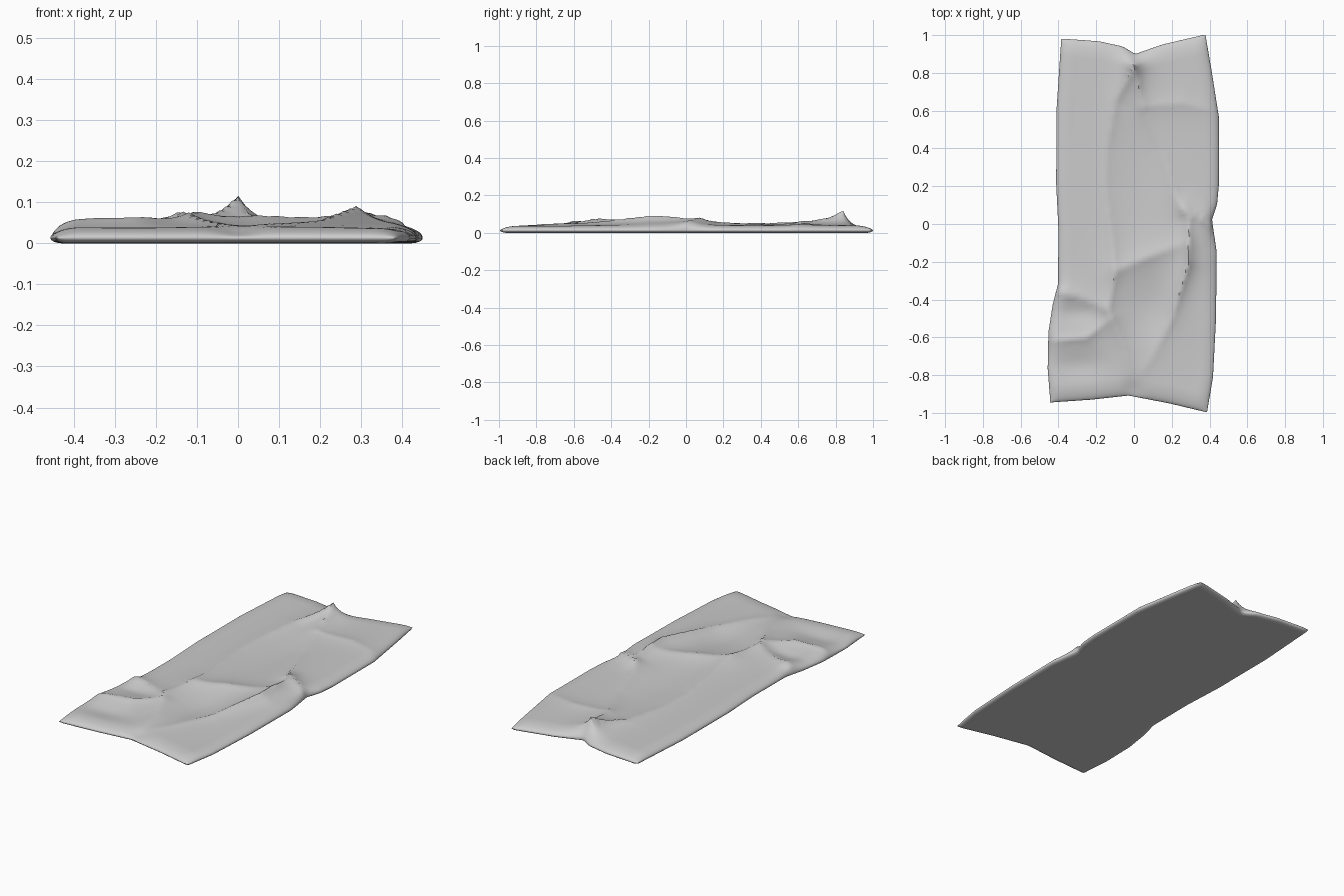
import bpy, bmesh, math
from mathutils import Vector

if "Cube" in bpy.data.objects:
    bpy.data.objects.remove(bpy.data.objects["Cube"])

NX, NY = 72, 140

# Outline sides: (position along side, offset)
LEFT = [(-.95, -.445), (-.8, -.457), (-.6, -.453), (-.45, -.43), (-.34, -.402), (-.05, -.40),
        (.2, -.412), (.6, -.41), (.98, -.385)]
RIGHT = [(-.99, .385), (-.8, .418), (-.5, .434), (-.15, .438), (.02, .413), (.1, .44),
         (.2, .449), (.55, .45), (.8, .41), (1, .375)]
FRONT = [(-.44, -.947), (-.2, -.93), (-.01, -.908), (.2, -.95), (.385, -.996)]
BACK = [(-.385, .98), (-.2, .967), (-.07, .94), (0, .90), (.15, .95), (.375, 1.0)]

# Creases: (half width, [(x, y, height), ...])
CREASES = [
    (.045, [(0, .84, .042), (-.1, .65, .02), (-.145, .4, .012), (-.15, .2, .012),
            (-.12, -.05, .018), (-.1, -.25, .022), (-.14, -.45, .028), (-.05, -.65, .012), (-.01, -.87, .0)]),
    (.045, [(0, .84, .042), (.05, .6, .012), (.15, .4, .01), (.22, .15, .02), (.29, .03, .028),
            (.29, -.2, .048), (.2, -.5, .022), (.1, -.7, .01), (-.01, -.87, .0)]),
    (.04, [(.27, .08, .02), (.35, .03, .02), (.41, .0, .03)]),
    (.05, [(-.40, -.36, .03), (-.3, -.38, .018), (-.14, -.45, .01)]),
    (.05, [(-.43, -.62, .018), (-.25, -.6, .025), (-.12, -.5, .01)]),
    (.08, [(-.1, -.25, .02), (.06, -.18, .03), (.27, -.1, .015)]),
    (.06, [(.05, .62, .012), (.25, .64, .012), (.42, .6, .006)]),
]
# Soft hollows: (x, y, radius x, radius y, depth)
HOLLOWS = [(.05, .3, .13, .3, .008), (.08, -.45, .12, .16, .014), (-.3, -.75, .15, .07, .012),
           (-.28, -.47, .12, .05, .01), (.34, -.75, .1, .2, .004), (0, -.9, .05, .09, .012)]


def sample(pts, t):
    if t <= pts[0][0]:
        return pts[0][1]
    for (a, fa), (b, fb) in zip(pts, pts[1:]):
        if t <= b:
            return fa + (fb - fa) * (t - a) / (b - a)
    return pts[-1][1]


def crease_height(x, y, width, pts):
    best = 0
    for a, b in zip(pts, pts[1:]):
        dx, dy = b[0] - a[0], b[1] - a[1]
        t = ((x - a[0]) * dx + (y - a[1]) * dy) / (dx * dx + dy * dy)
        t = max(0, min(1, t))
        d = math.hypot(x - a[0] - t * dx, y - a[1] - t * dy)
        best = max(best, (a[2] + t * (b[2] - a[2])) * math.exp(-d / width))
    return best


def rounded(d, w):
    k = min(1, d / w)
    return math.sqrt(1 - (1 - k) ** 2)


def point(i, j, top):
    u = .5 - .5 * math.cos(math.pi * i / NX)
    v = .5 - .5 * math.cos(math.pi * j / NY)
    yy, xx = -.98 + 1.96 * v, -.41 + .8 * u
    l, r = sample(LEFT, yy), sample(RIGHT, yy)
    f, b = sample(FRONT, xx), sample(BACK, xx)
    x, y = l + (r - l) * u, f + (b - f) * v
    ds, de = min(u, 1 - u) * (r - l), min(v, 1 - v) * (b - f)
    if not top:
        lift = 1 - rounded(ds, .03) * rounded(de, .03)
        return Vector((x, y, .002 + .013 * lift))
    h = .027
    h += sum(crease_height(x, y, w, p) for w, p in CREASES)
    h -= sum(d * math.exp(-((x - cx) / rx) ** 2 - ((y - cy) / ry) ** 2)
             for cx, cy, rx, ry, d in HOLLOWS)
    return Vector((x, y, .015 + h * rounded(ds, .07) * rounded(de, .10)))


# Crumpled padded sheet: top and bottom skins share one rim
bm = bmesh.new()
upper, lower = {}, {}
for i in range(NX + 1):
    for j in range(NY + 1):
        upper[i, j] = bm.verts.new(point(i, j, True))
        rim = i in (0, NX) or j in (0, NY)
        lower[i, j] = upper[i, j] if rim else bm.verts.new(point(i, j, False))
for i in range(NX):
    for j in range(NY):
        ring = [(i, j), (i + 1, j), (i + 1, j + 1), (i, j + 1)]
        bm.faces.new([upper[k] for k in ring])
        under = [lower[k] for k in reversed(ring)]
        if not bm.faces.get(under):
            bm.faces.new(under)
low = min(v.co.z for v in bm.verts)
for v in bm.verts:
    v.co.z -= low
mesh = bpy.data.meshes.new("crumpled_mat")
bm.to_mesh(mesh)
bm.free()
mat_obj = bpy.data.objects.new("crumpled_mat", mesh)
bpy.context.collection.objects.link(mat_obj)
bpy.context.view_layer.objects.active = mat_obj
mat_obj.select_set(True)
bpy.ops.object.shade_smooth_by_angle(angle=math.radians(40))
